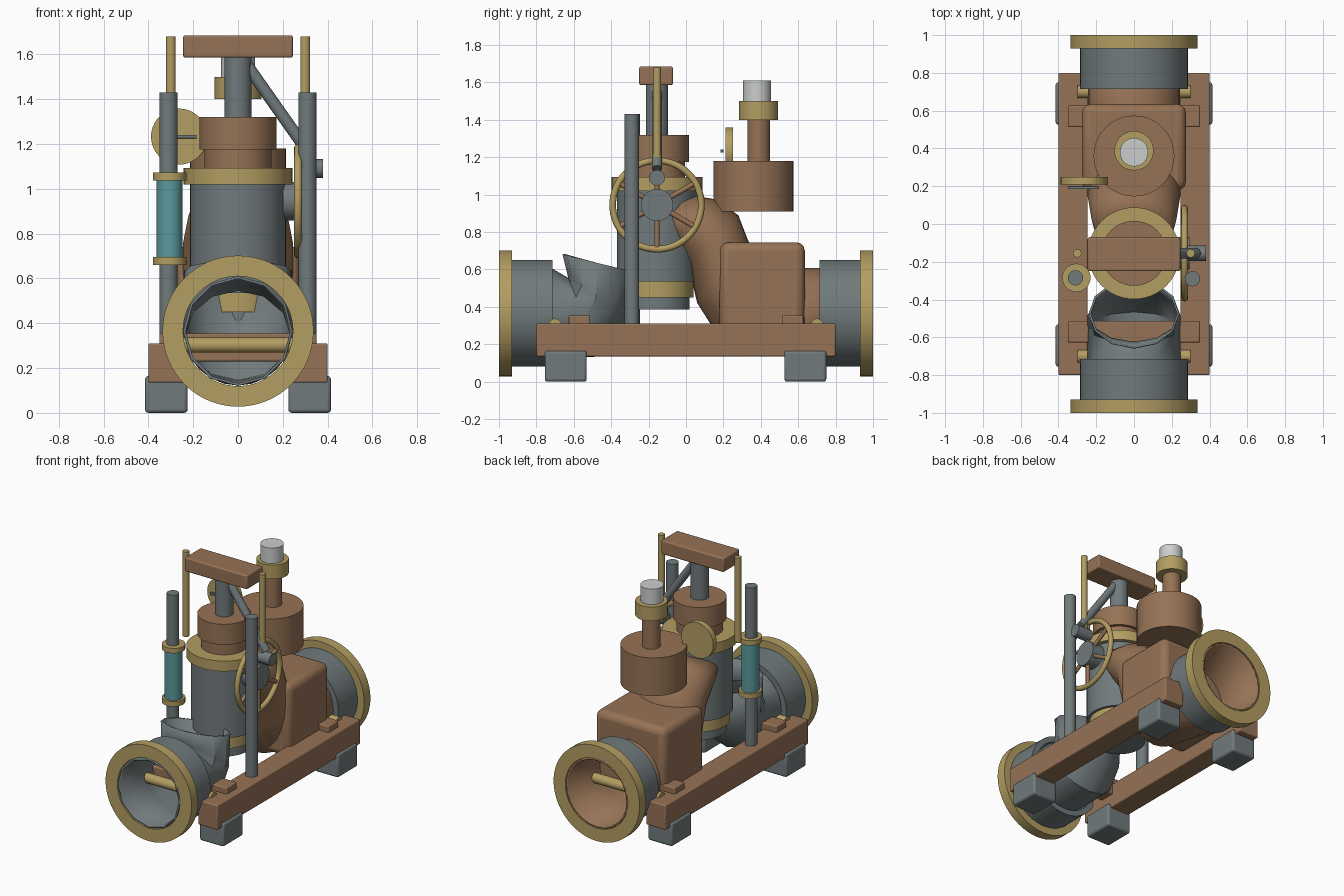
import bpy, bmesh, math
from mathutils import Vector

cube = bpy.data.objects.get("Cube")
if cube:
    bpy.data.objects.remove(cube)


def material(name, r, g, b):
    m = bpy.data.materials.new(name)
    m.use_nodes = True
    m.diffuse_color = (r, g, b, 1)
    m.node_tree.nodes["Principled BSDF"].inputs["Base Color"].default_value = (r, g, b, 1)
    return m


COPPER = material("copper brown", .305, .17, .092)
BRASS = material("brass", .45, .34, .122)
STEEL = material("steel grey", .165, .195, .202)
GLASS = material("teal glass", .102, .325, .335)
SILVER = material("pale silver", .6, .61, .61)
parts = []


def finish(name, bm, mat):
    bmesh.ops.recalc_face_normals(bm, faces=bm.faces)
    mesh = bpy.data.meshes.new(name)
    bm.to_mesh(mesh)
    bm.free()
    mesh.materials.append(mat)
    ob = bpy.data.objects.new(name, mesh)
    bpy.context.collection.objects.link(ob)
    parts.append(ob)
    return ob


def box(name, mat, low, high, bevel=.008):
    bm = bmesh.new()
    bmesh.ops.create_cube(bm, size=1)
    low, high = Vector(low), Vector(high)
    for v in bm.verts:
        v.co = (low + high) / 2 + v.co * (high - low)
    ob = finish(name, bm, mat)
    mod = ob.modifiers.new("edges", 'BEVEL')
    mod.width, mod.segments = bevel, 3
    return ob


def rod(name, mat, start, end, radius, sides=48):
    """Solid round bar between two points."""
    bm = bmesh.new()
    start, end = Vector(start), Vector(end)
    axis = end - start
    bmesh.ops.create_cone(bm, cap_ends=True, segments=sides, radius1=radius,
                          radius2=radius, depth=axis.length)
    turn = axis.to_track_quat('Z', 'Y')
    for v in bm.verts:
        v.co = (start + end) / 2 + turn @ v.co
    return finish(name, bm, mat)


def upright(name, mat, x, y, z0, z1, radius):
    return rod(name, mat, (x, y, z0), (x, y, z1), radius)


def loft(name, mat, loops, closed=False):
    """Skin a list of equal rings of points."""
    bm = bmesh.new()
    rings = [[bm.verts.new(p) for p in loop] for loop in loops]
    pairs = list(zip(rings, rings[1:]))
    if closed:
        pairs.append((rings[-1], rings[0]))
    for a, b in pairs:
        n = len(a)
        for i in range(n):
            j = (i + 1) % n
            bm.faces.new((a[i], a[j], b[j], b[i]))
    return finish(name, bm, mat)


def pipe_ring(name, mat, y0, y1, outer, inner):
    """Hollow ring along y around the pipe axis."""
    def circle(y, r):
        return [(r * math.sin(t * math.tau / 64), y, PIPE_Z + r * math.cos(t * math.tau / 64))
                for t in range(64)]
    return loft(name, mat, [circle(y0, outer), circle(y1, outer),
                            circle(y1, inner), circle(y0, inner)], closed=True)


def elbow(name, mat, sections, sides):
    """Bent pipe; each section is (top y, top z, bottom y, bottom z, half width)."""
    loops = []
    for ty, tz, by, bz, w in sections:
        mid = Vector((0, (ty + by) / 2, (tz + bz) / 2))
        half = Vector((0, (ty - by) / 2, (tz - bz) / 2))
        loops.append([mid + half * math.cos(i * math.tau / sides)
                      + Vector((w * math.sin(i * math.tau / sides), 0, 0)) for i in range(sides)])
    ob = loft(name, mat, loops)
    wall = ob.modifiers.new("wall", 'SOLIDIFY')
    wall.thickness = .012
    return ob


PIPE_Z = .365
BODY_Y = -.155

# Frame: rails, feet, cross beams and tie rods
for side, s in (("left", 1), ("right", -1)):
    a, b = sorted((s * .245, s * .4))
    box(side + "_rail", COPPER, (a, -.8, .135), (b, .8, .31))
    a, b = sorted((s * .225, s * .415))
    for end, y in (("front", -.643), ("rear", .638)):
        box(f"{side}_{end}_foot", STEEL, (a, y - .112, 0), (b, y + .112, .165), .015)
for end, e in (("front", -1), ("rear", 1)):
    box(end + "_cross_beam", COPPER, (-.35, e * .57 - .057, .23), (.35, e * .57 + .057, .355))
    rod(end + "_tie_rod", BRASS, (-.3, e * .7, .303), (.3, e * .7, .303), .034)
    # Pipe mouths
    pipe_ring(end + "_flange", BRASS, e * .93, e, .337, .245)
    pipe_ring(end + "_sleeve", STEEL, e * .715, e * .94, .285, .246)

# Bent pipes
elbow("front_elbow", STEEL, [(-.995, .61, -.995, .12, .245), (-.715, .605, -.715, .12, .245),
                             (-.63, .555, -.46, .135, .245), (-.635, .58, -.33, .31, .245),
                             (-.66, .68, -.29, .59, .24)], 12)
elbow("rear_elbow", COPPER, [(.995, .608, .995, .122, .243), (.6, .608, .6, .122, .243),
                             (.4, .62, .2, .2, .245), (.33, .76, .06, .42, .245),
                             (.28, .89, .01, .63, .245), (.155, .975, -.1, .75, .225),
                             (.02, 1.0, -.15, .82, .2)], 24)

# Rear chamber, tank and stack
box("rear_chamber", COPPER, (-.275, .18, .23), (.275, .635, .745), .045)
upright("rear_tank", COPPER, 0, .36, .91, 1.18, .214)
upright("tank_stem", COPPER, 0, .388, 1.17, 1.41, .06)
upright("stem_collar", BRASS, 0, .388, 1.40, 1.5, .104)
upright("stem_cap", SILVER, 0, .38, 1.49, 1.61, .075)

# Main cylinder, stacked from the bottom up
for name, mat, z0, z1, r in (
        ("cylinder_base", STEEL, .385, .46, .175), ("lower_band", BRASS, .45, .54, .195),
        ("cylinder_body", STEEL, .535, 1.03, .214), ("upper_band", BRASS, 1.02, 1.093, .243),
        ("cylinder_neck", COPPER, 1.08, 1.18, .15), ("cylinder_head", COPPER, 1.175, 1.32, .172),
        ("piston_rod", STEEL, 1.31, 1.6, .06)):
    upright(name, mat, 0, BODY_Y, z0, z1, r)
box("crosshead", COPPER, (-.245, -.25, 1.585), (.245, -.07, 1.685), .01)

# Side rods, brace and crank pin
upright("left_side_rod", BRASS, .3, BODY_Y, 1.09, 1.68, .022)
upright("right_side_rod", BRASS, -.3, BODY_Y, 1.08, 1.68, .022)
rod("brace", STEEL, (.02, BODY_Y, 1.58), (.33, BODY_Y, 1.14), .027)
rod("crank_pin", STEEL, (.26, BODY_Y, 1.09), (.38, BODY_Y, 1.09), .042)

# Columns, with the sight glass on the right one
upright("left_column", STEEL, .31, -.29, .3, 1.43, .04)
upright("right_column", STEEL, -.31, -.285, .3, 1.43, .04)
upright("sight_glass", GLASS, -.305, -.285, .68, 1.05, .058)
for name, z in (("lower_glass_ring", .66), ("upper_glass_ring", 1.037)):
    upright(name, BRASS, -.305, -.285, z, z + .035, .075)

# Handwheel
WHEEL = Vector((.268, BODY_Y, .945))


def around(radius, angle, dx=0):
    return WHEEL + Vector((dx, radius * math.sin(angle), radius * math.cos(angle)))


rim = []
for i in range(64):
    t = i * math.tau / 64
    rim.append([around(.237 + .018 * math.cos(k * math.tau / 12), t, .018 * math.sin(k * math.tau / 12))
                for k in range(12)])
loft("wheel_rim", BRASS, rim, closed=True)
for i in range(6):
    t = i * math.tau / 6
    rod(f"wheel_spoke_{i + 1}", COPPER, around(.05, t), around(.235, t), .014, 16)
rod("wheel_hub", STEEL, (.2, BODY_Y, .945), (.295, BODY_Y, .945), .086)

# Dial and its pointer
rod("dial", BRASS, (-.263, .21, 1.233), (-.263, .25, 1.233), .125)
box("dial_pointer", STEEL, (-.35, .185, 1.225), (-.185, .2, 1.241), .002)

# Smooth round surfaces, keep edges crisp
bpy.ops.object.select_all(action='DESELECT')
for ob in parts:
    ob.select_set(True)
bpy.context.view_layer.objects.active = parts[0]
bpy.ops.object.shade_smooth_by_angle(angle=math.radians(35))
